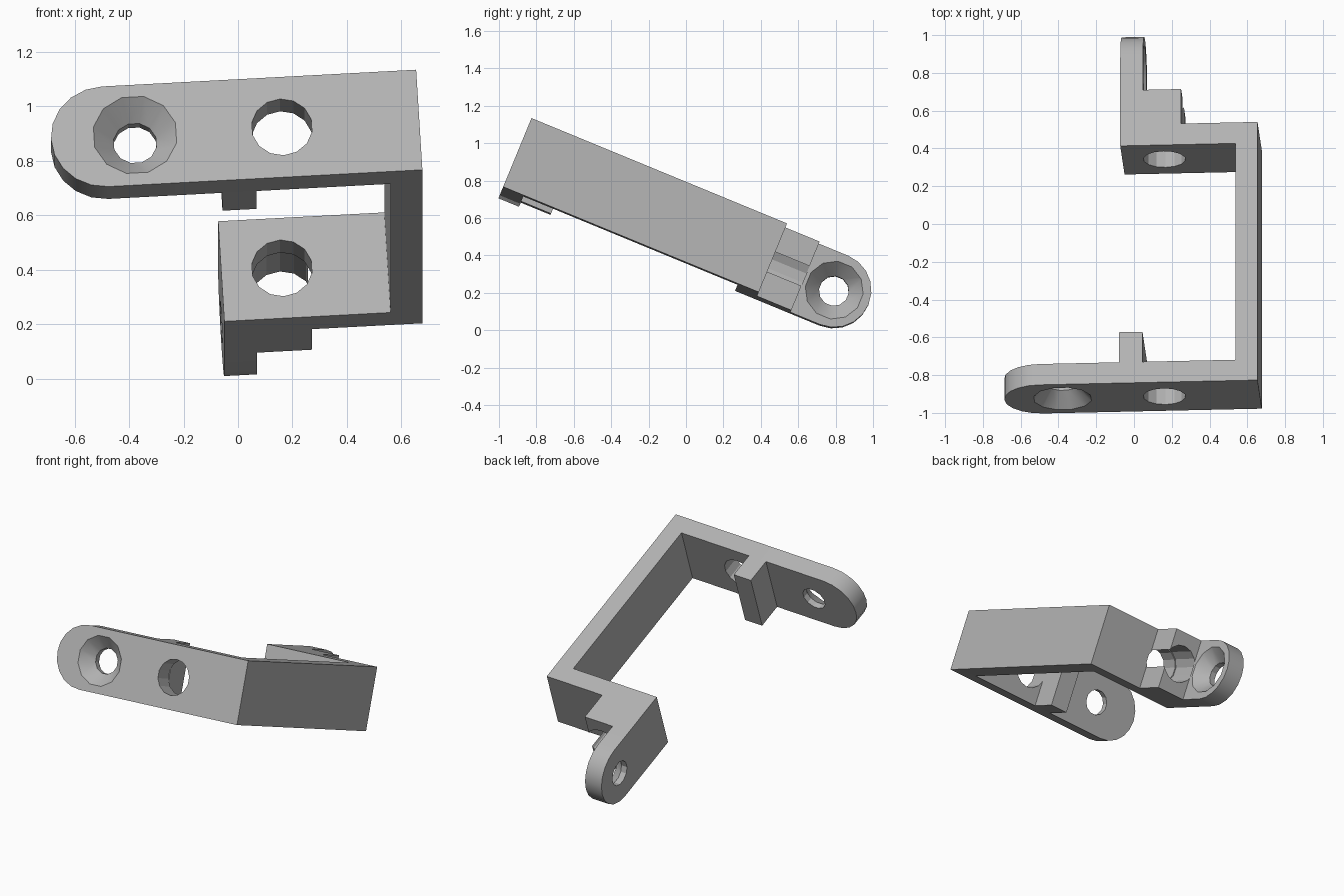
import bpy, bmesh, math
from mathutils import Matrix, Vector

cube = bpy.data.objects.get("Cube")
if cube:
    bpy.data.objects.remove(cube, do_unlink=True)

# The bracket is built square, then leaned back and rolled slightly
TILT = Matrix.Rotation(math.radians(-22.4), 4, 'X') @ Matrix.Rotation(math.radians(-3.3), 4, 'Y')

# Shared dimensions in the untilted frame
LOW, HIGH = 0.297, 0.695
MID, RADIUS = (LOW + HIGH) / 2, (HIGH - LOW) / 2
FRONT, FRONT_IN = -1.196, -1.077
REAR_IN, REAR = 0.162, 0.282
SIDE_IN, SIDE = 0.578, 0.695
LUG_X, LUG_OUT = -0.033, 0.087
BOLT_X = 0.19

grey = bpy.data.materials.new("plain grey")
grey.use_nodes = True
GREY = (0.45, 0.45, 0.45, 1)
grey.diffuse_color = GREY
grey.node_tree.nodes["Principled BSDF"].inputs["Base Color"].default_value = GREY


def make(name, bm):
    bmesh.ops.recalc_face_normals(bm, faces=bm.faces)
    mesh = bpy.data.meshes.new(name)
    bm.transform(TILT)
    bm.to_mesh(mesh)
    bm.free()
    mesh.materials.append(grey)
    obj = bpy.data.objects.new(name, mesh)
    bpy.context.collection.objects.link(obj)
    return obj


def prism(name, outline, sweep):
    """Sweep a closed outline of points along a vector."""
    bm = bmesh.new()
    face = bm.faces.new([bm.verts.new(p) for p in outline])
    top = bmesh.ops.extrude_face_region(bm, geom=[face])["geom"]
    verts = [g for g in top if isinstance(g, bmesh.types.BMVert)]
    bmesh.ops.translate(bm, vec=Vector(sweep), verts=verts)
    return make(name, bm)


def box(name, x, y, z=(LOW, HIGH)):
    base = [(x[0], y[0], z[0]), (x[1], y[0], z[0]), (x[1], y[1], z[0]), (x[0], y[1], z[0])]
    return prism(name, base, (0, 0, z[1] - z[0]))


def tongue(start, centre, steps=10):
    """Outline (along, height) of a bar with a half-round end."""
    way = 1 if centre > start else -1
    arc = [math.pi * (i / steps - 0.5) for i in range(steps + 1)]
    return [(start, LOW)] + [(centre + way * RADIUS * math.cos(a), MID + RADIUS * math.sin(a))
                             for a in arc] + [(start, HIGH)]


def drill(part, origin, direction, profile, sides):
    """Cut a turned hole; profile is (distance along axis, radius)."""
    axis = Vector(direction)
    turn = axis.to_track_quat('Z', 'Y')
    bm = bmesh.new()
    rings = []
    for along, radius in profile:
        angles = [math.tau * (i + 0.5) / sides for i in range(sides)]
        rings.append([bm.verts.new(Vector(origin) + turn @ Vector(
            (radius * math.cos(a), radius * math.sin(a), along))) for a in angles])
    for lower, upper in zip(rings, rings[1:]):
        for i in range(sides):
            j = (i + 1) % sides
            bm.faces.new((lower[i], lower[j], upper[j], upper[i]))
    bm.faces.new(rings[0])
    bm.faces.new(rings[-1])
    cutter = make("hole_cutter", bm)
    cutter.hide_render = True
    mod = part.modifiers.new("hole", 'BOOLEAN')
    mod.operation, mod.solver, mod.object = 'DIFFERENCE', 'EXACT', cutter
    bpy.context.view_layer.objects.active = part
    bpy.ops.object.modifier_apply(modifier=mod.name)
    bpy.data.objects.remove(cutter, do_unlink=True)


COUNTERSINK = [(-0.02, 0.175), (0.08, 0.08), (0.2, 0.08)]
BOLT = [(-0.1, 0.112), (0.3, 0.112)]

# Front arm with a rounded end, a countersunk hole and a bolt hole
front_arm = prism("front_arm", [(x, FRONT, z) for x, z in tongue(SIDE, -0.46)],
                  (0, FRONT_IN - FRONT, 0))
drill(front_arm, (-0.35, FRONT, MID), (0, 1, 0), COUNTERSINK, 12)
drill(front_arm, (BOLT_X, FRONT, MID), (0, 1, 0), BOLT, 14)

# Stop tab on the inner face of the front arm
front_tab = box("front_tab", (-0.04, 0.085), (FRONT_IN, FRONT_IN + 0.172))

# Long side wall joining both arms
side_wall = box("side_wall", (SIDE_IN, SIDE), (FRONT_IN, REAR_IN))

# Rear arm and the thick block behind it; the bolt hole breaks out of the block's side
rear_arm = box("rear_arm", (LUG_X, SIDE), (REAR_IN, REAR))
drill(rear_arm, (BOLT_X, REAR_IN, MID), (0, 1, 0), BOLT, 14)
rear_block = box("rear_block", (LUG_X, 0.29), (REAR, 0.48))
drill(rear_block, (BOLT_X, REAR, MID), (0, 1, 0), [(-0.1, 0.118), (0.3, 0.118)], 14)

# Rear lug with a rounded end and a countersunk hole
rear_lug = prism("rear_lug", [(LUG_X, y, z) for y, z in tongue(0.48, 0.651)],
                 (LUG_OUT - LUG_X, 0, 0))
drill(rear_lug, (LUG_OUT, 0.651, MID), (-1, 0, 0), COUNTERSINK, 12)

# Soften the round surfaces, keep the machined edges crisp
for part in (front_arm, front_tab, side_wall, rear_arm, rear_block, rear_lug):
    bpy.ops.object.select_all(action='DESELECT')
    part.select_set(True)
    bpy.context.view_layer.objects.active = part
    bpy.ops.object.shade_smooth_by_angle(angle=math.radians(25))
